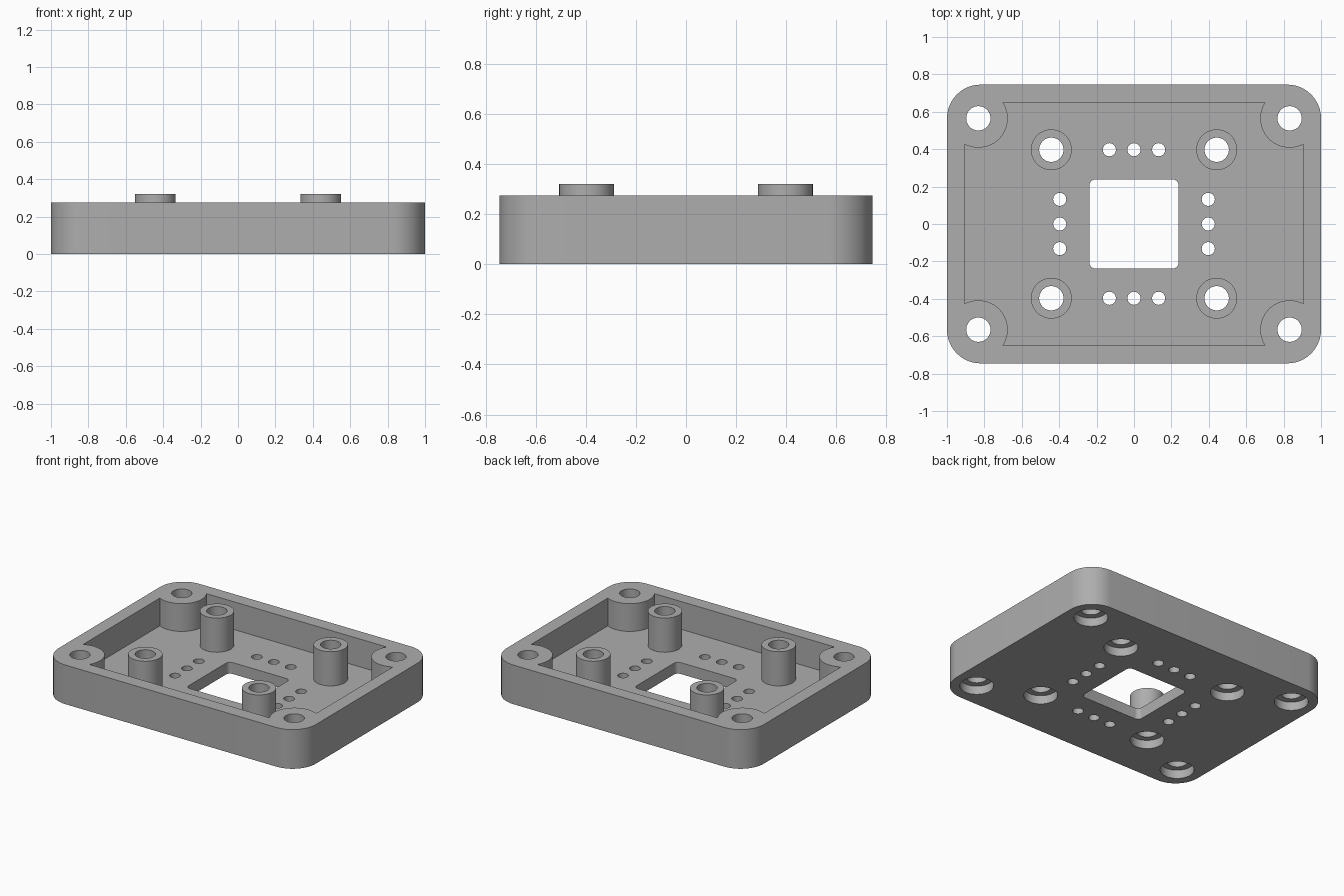
import bpy, bmesh, math

if "Cube" in bpy.data.objects:
    bpy.data.objects.remove(bpy.data.objects["Cube"])

HEIGHT, FLOOR, TOP = 0.275, 0.08, 0.32
HOLE, BORE, BORE_DEPTH = 0.065, 0.108, 0.06
PITCH = 0.132
SIGNS = (-1, 1)

grey = bpy.data.materials.new("grey_plastic")
grey.use_nodes = True
colour = (0.42, 0.42, 0.42, 1)
grey.diffuse_color = colour
grey.node_tree.nodes["Principled BSDF"].inputs["Base Color"].default_value = colour


def prism(name, outline, z0, z1):
    """Extrude a closed outline from z0 to z1."""
    bm = bmesh.new()
    face = bm.faces.new([bm.verts.new((x, y, z0)) for x, y in outline])
    out = bmesh.ops.extrude_face_region(bm, geom=[face])["geom"]
    top = [v for v in out if isinstance(v, bmesh.types.BMVert)]
    bmesh.ops.translate(bm, verts=top, vec=(0, 0, z1 - z0))
    bmesh.ops.recalc_face_normals(bm, faces=bm.faces)
    mesh = bpy.data.meshes.new(name)
    bm.to_mesh(mesh)
    bm.free()
    mesh.materials.append(grey)
    obj = bpy.data.objects.new(name, mesh)
    bpy.context.collection.objects.link(obj)
    return obj


def rounded(hx, hy, r, steps=12):
    """Outline of a rectangle with rounded corners."""
    pts = []
    for k, (sx, sy) in enumerate(((1, 1), (-1, 1), (-1, -1), (1, -1))):
        for i in range(steps + 1):
            a = math.pi / 2 * (k + i / steps)
            pts.append((sx * (hx - r) + r * math.cos(a), sy * (hy - r) + r * math.sin(a)))
    return pts


def cylinder(name, x, y, r, z0, z1, sides=48):
    angles = [2 * math.pi * i / sides for i in range(sides)]
    return prism(name, [(x + r * math.cos(a), y + r * math.sin(a)) for a in angles], z0, z1)


def combine(target, tool, operation):
    """Apply a boolean and drop the tool."""
    mod = target.modifiers.new("combine", 'BOOLEAN')
    mod.operation, mod.solver, mod.object = operation, 'EXACT', tool
    bpy.context.view_layer.objects.active = target
    bpy.ops.object.modifier_apply(modifier=mod.name)
    bpy.data.objects.remove(tool)


corners = [(sx * 0.832, sy * 0.565) for sx in SIGNS for sy in SIGNS]
mounts = [(sx * 0.442, sy * 0.397) for sx in SIGNS for sy in SIGNS]

# Tray with a pocket that leaves round corner posts standing
tray = prism("mounting_tray", rounded(1, 0.745, 0.18), 0, HEIGHT)
pocket = prism("pocket", [(-0.905, -0.65), (0.905, -0.65), (0.905, 0.65), (-0.905, 0.65)], FLOOR, 0.5)
for x, y in corners:
    combine(pocket, cylinder("corner_post", x, y, 0.157, 0, 0.6), 'DIFFERENCE')
combine(tray, pocket, 'DIFFERENCE')

# Standoffs rising from the floor
for x, y in mounts:
    combine(tray, cylinder("standoff", x, y, 0.109, FLOOR - 0.01, TOP), 'UNION')

# Central window
combine(tray, prism("window", rounded(0.238, 0.238, 0.03, 6), -0.1, 0.5), 'DIFFERENCE')

# Screw holes, counterbored from below
for x, y in corners + mounts:
    combine(tray, cylinder("screw_hole", x, y, HOLE, -0.1, 0.5), 'DIFFERENCE')
    combine(tray, cylinder("counterbore", x, y, BORE, -0.1, BORE_DEPTH), 'DIFFERENCE')

# Rows of three small holes on each side of the window
for side in SIGNS:
    for i in (-1, 0, 1):
        for x, y in ((i * PITCH, side * 0.397), (side * 0.397, i * PITCH)):
            combine(tray, cylinder("small_hole", x, y, 0.035, -0.1, 0.5, 32), 'DIFFERENCE')

bpy.ops.object.select_all(action='DESELECT')
tray.select_set(True)
bpy.context.view_layer.objects.active = tray
bpy.ops.object.shade_smooth_by_angle(angle=math.radians(30))
